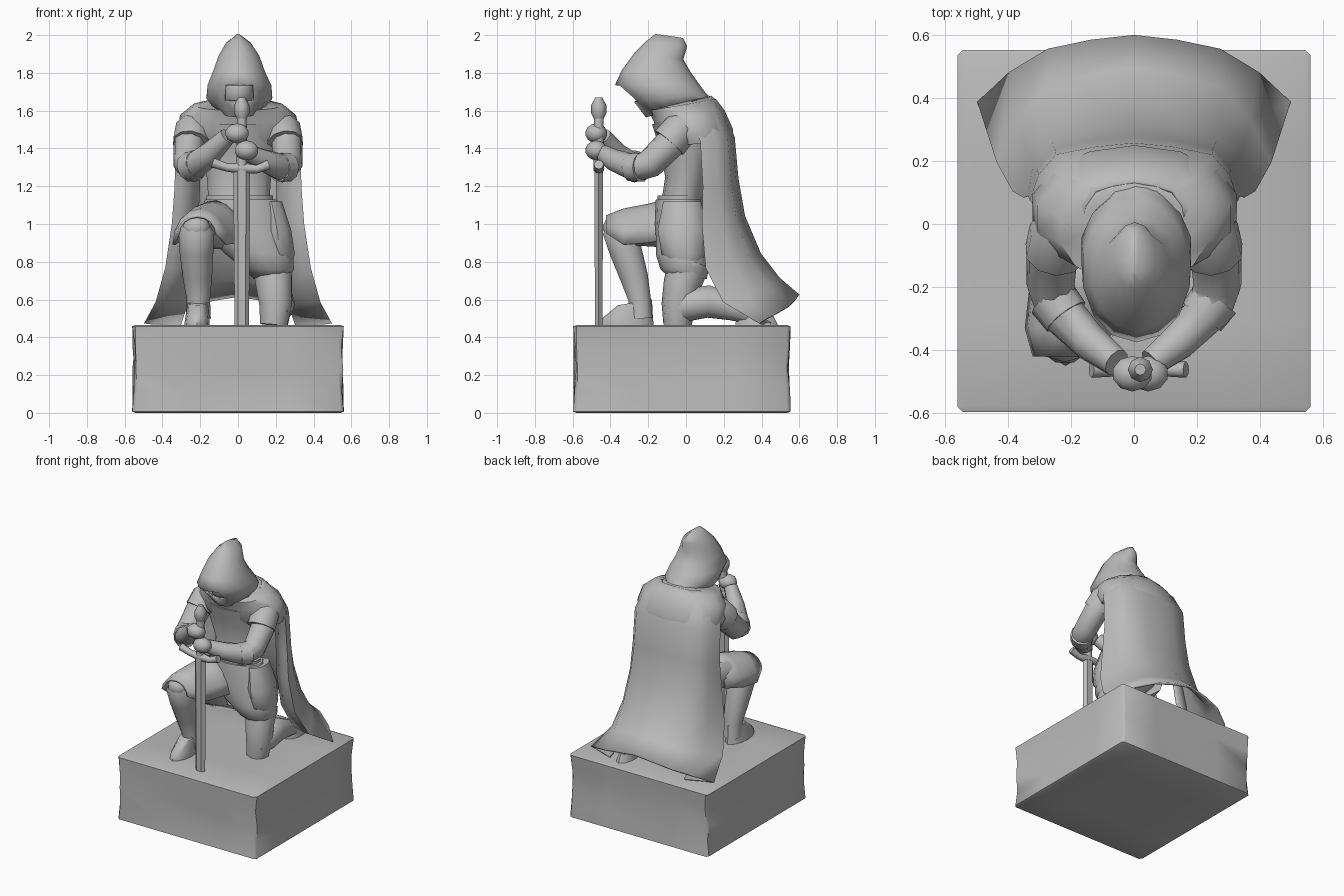
import bpy, bmesh, math, random
from mathutils import Vector, Matrix

random.seed(4)
stone = bpy.data.materials.new("grey stone")
stone.diffuse_color = (0.5, 0.5, 0.5, 1)


def finish(name, bm, angle=40, thick=0):
    bmesh.ops.recalc_face_normals(bm, faces=bm.faces[:])
    me = bpy.data.meshes.new(name)
    bm.to_mesh(me)
    bm.free()
    me.materials.append(stone)
    me.shade_smooth()
    me.set_sharp_from_angle(angle=math.radians(angle))
    ob = bpy.data.objects.new(name, me)
    bpy.context.collection.objects.link(ob)
    if thick:
        m = ob.modifiers.new("thickness", 'SOLIDIFY')
        m.thickness, m.offset = thick, 0
    return ob


def loft(name, rows, closed=True, caps=True, thick=0, angle=50, drop=None):
    """Skin rows of points; drop is a rule for faces to leave out."""
    bm = bmesh.new()
    vs = [[bm.verts.new(p) for p in r] for r in rows]
    n = len(rows[0])
    for a, b in zip(vs, vs[1:]):
        for i in range(n if closed else n - 1):
            j = (i + 1) % n
            bm.faces.new((a[i], a[j], b[j], b[i]))
    if closed and caps:
        bm.faces.new(vs[0])
        bm.faces.new(vs[-1])
    if drop:
        gone = [f for f in bm.faces if drop(f.calc_center_median())]
        bmesh.ops.delete(bm, geom=gone, context='FACES')
    return finish(name, bm, angle, thick)


def ring(x0, x1, yf, yb, zf, zb=None, n=14):
    """Oval ring that may tilt from zf at the front to zb at the back."""
    zb = zf if zb is None else zb
    pts = []
    for i in range(n):
        a = 2 * math.pi * i / n
        s, t = (1 + math.sin(a)) / 2, (1 - math.cos(a)) / 2
        pts.append((x0 + (x1 - x0) * s, yf + (yb - yf) * t, zf + (zb - zf) * t))
    return pts


def tube(name, pts, n=10, flat=1.0, angle=50):
    """Limb through (x, y, z, radius) points; flat squeezes the second axis."""
    P = [Vector(p[:3]) for p in pts]
    rows, q, old = [], None, None
    for i, p in enumerate(P):
        d = (P[min(i + 1, len(P) - 1)] - P[max(i - 1, 0)]).normalized()
        q = d.to_track_quat('Z', 'Y') if q is None else old.rotation_difference(d) @ q
        old = d
        r = pts[i][3]
        rows.append([p + q @ Vector((r * math.cos(2 * math.pi * k / n),
                                     r * flat * math.sin(2 * math.pi * k / n), 0)) for k in range(n)])
    return loft(name, rows, angle=angle)


def ball(name, c, r):
    bm = bmesh.new()
    bmesh.ops.create_uvsphere(bm, u_segments=10, v_segments=7, radius=1,
                              matrix=Matrix.Translation(c) @ Matrix.Diagonal((*r, 1)))
    return finish(name, bm, 60)


# Rough stone plinth with worn edges
bm = bmesh.new()
bmesh.ops.create_cube(bm, size=1)
bmesh.ops.bevel(bm, geom=bm.edges[:], offset=0.015, segments=1, affect='EDGES')
bmesh.ops.subdivide_edges(bm, edges=[e for e in bm.edges if e.calc_length() > 0.5], cuts=3, use_grid_fill=True)
for v in bm.verts:
    v.co = Vector((v.co.x * 1.12, v.co.y * 1.15 - 0.022, (v.co.z + 0.5) * 0.465))
    if 0.03 < v.co.z < 0.44:
        v.co.x *= 1 - random.uniform(0, 0.03)
        v.co.y *= 1 - random.uniform(0, 0.03)
finish("plinth", bm, 50)

# Hood with an open face, and the shadowed head inside
hood = [(-0.012, 0.012, -0.16, -0.02, 2.0, 1.98), (-0.06, 0.065, -0.205, 0.0, 1.965, 1.94),
        (-0.10, 0.11, -0.27, -0.02, 1.90, 1.87), (-0.13, 0.14, -0.335, 0.02, 1.81, 1.80),
        (-0.16, 0.175, -0.37, 0.07, 1.735, 1.73), (-0.165, 0.18, -0.27, 0.10, 1.65, 1.69),
        (-0.12, 0.13, -0.21, 0.13, 1.57, 1.665)]
loft("hood", [ring(*h) for h in hood], thick=0.012, angle=60,
     drop=lambda c: 1.64 < c.z < 1.72 and c.y < -0.2 and abs(c.x) < 0.08)
ball("head", (0, -0.16, 1.71), (0.09, 0.11, 0.11))

# Shoulder mantle
mantle = [(-0.13, 0.14, -0.20, 0.12, 1.60, 1.68), (-0.24, 0.24, -0.20, 0.16, 1.60, 1.66),
          (-0.315, 0.315, -0.17, 0.205, 1.54, 1.60), (-0.33, 0.335, -0.15, 0.25, 1.46, 1.50),
          (-0.31, 0.315, -0.11, 0.25, 1.41, 1.44)]
loft("shoulder_mantle", [ring(*m) for m in mantle])

# Torso, belt and tunic skirt sweeping down over the kneeling thigh
loft("torso", [ring(-0.24, 0.24, -0.18, 0.2, 1.53), ring(-0.22, 0.22, -0.14, 0.17, 1.4),
               ring(-0.17, 0.18, -0.11, 0.12, 1.25), ring(-0.16, 0.17, -0.13, 0.09, 1.12)])
loft("belt", [ring(-0.17, 0.19, -0.15, 0.09, z) for z in (1.10, 1.15)])
skirt = [(-0.18, 0.21, -0.16, 0.09, 1.13), (-0.20, 0.25, -0.165, 0.10, 1.03),
         (-0.17, 0.275, -0.16, 0.12, 0.94), (-0.07, 0.295, -0.16, 0.12, 0.84),
         (0.03, 0.30, -0.135, 0.12, 0.76), (0.08, 0.265, -0.08, 0.11, 0.71)]
loft("tunic_skirt", [ring(*s) for s in skirt])
loft("hip_panel", [ring(0.12, 0.235, -0.12, 0.08, 1.12, n=10), ring(0.13, 0.285, -0.15, 0.11, 0.97, n=10),
                   ring(0.14, 0.305, -0.13, 0.10, 0.84, n=10), ring(0.17, 0.285, -0.06, 0.07, 0.78, n=10)])

# Raised leg: thigh, shin, boot and knee guard
tube("raised_thigh", [(-0.1, 0.0, 0.99, 0.13), (-0.17, -0.18, 0.99, 0.115), (-0.215, -0.34, 0.97, 0.085)])
tube("raised_shin", [(-0.22, -0.35, 1.03, 0.06), (-0.22, -0.35, 0.96, 0.095), (-0.22, -0.32, 0.86, 0.09),
                     (-0.215, -0.275, 0.72, 0.078), (-0.21, -0.245, 0.6, 0.062), (-0.21, -0.24, 0.5, 0.066)])
ball("knee_guard", (-0.22, -0.375, 0.98), (0.075, 0.065, 0.065))
loft("raised_boot", [ring(-0.285, -0.15, -0.45, -0.17, 0.46, n=12),
                     ring(-0.28, -0.15, -0.445, -0.175, 0.50, n=12),
                     ring(-0.265, -0.16, -0.36, -0.18, 0.57, 0.6, n=12)])

# Cloth draped across the raised thigh
drape = []
for x, y, z, w, h in ((-0.09, -0.08, 0.92, 0.17, 0.21), (-0.16, -0.2, 0.90, 0.165, 0.20),
                      (-0.20, -0.33, 0.89, 0.14, 0.185), (-0.215, -0.42, 0.95, 0.10, 0.09)):
    drape.append([(x - w * math.cos(a), y, z + h * math.sin(a))
                  for a in [math.pi * i / 8 for i in range(9)]])
loft("thigh_drape", drape, closed=False, thick=0.014, angle=60)

# Kneeling leg: knee, shin along the ground and foot
tube("kneeling_knee", [(0.18, 0.02, 0.80, 0.11), (0.19, -0.02, 0.68, 0.10),
                       (0.20, -0.04, 0.57, 0.09), (0.19, -0.045, 0.465, 0.075)])
tube("kneeling_shin", [(0.20, -0.09, 0.54, 0.06), (0.21, 0.0, 0.57, 0.09), (0.21, 0.12, 0.59, 0.09),
                       (0.205, 0.25, 0.55, 0.065), (0.2, 0.36, 0.51, 0.045)])
loft("kneeling_foot", [ring(0.15, 0.26, 0.26, 0.49, 0.46, n=10), ring(0.16, 0.25, 0.27, 0.46, 0.52, n=10)])

# Long cape: flat back, angled side panels and front edges folded inward
cape = []
for hw, yf, ze, yb, zb in ((0.16, -0.01, 1.64, 0.13, 1.675), (0.28, 0.02, 1.58, 0.19, 1.59),
                           (0.325, 0.07, 1.44, 0.25, 1.46), (0.33, 0.085, 1.2, 0.27, 1.24),
                           (0.345, 0.08, 1.0, 0.305, 1.04), (0.38, 0.10, 0.77, 0.39, 0.84),
                           (0.43, 0.19, 0.59, 0.49, 0.71), (0.49, 0.38, 0.475, 0.595, 0.62)):
    c = min(hw * 0.75, 0.27)
    half = [(hw * 0.62, yf + 0.07, ze - 0.005), (hw * 0.93, yf + 0.02, ze), (hw, yf + 0.01, ze),
            ((hw + c) / 2 + 0.012, yf + (yb - yf) * 0.46, ze + (zb - ze) * 0.35),
            (c, yf + (yb - yf) * 0.80, ze + (zb - ze) * 0.65),
            (c / 2, yf + (yb - yf) * 0.93, ze + (zb - ze) * 0.85)]
    cape.append([(-x, y, z) for x, y, z in half] + [(0, yb, zb)] + half[::-1])
loft("cape", cape, closed=False, thick=0.016, angle=60)

# Arms reaching to the hilt, one hand above the other
for side, label, dz, hx in ((1, "left", 0.0, 0.03), (-1, "right", 0.09, 0.01)):
    tube(label + "_sleeve", [(side * 0.215, 0.03, 1.54, 0.07), (side * 0.24, -0.03, 1.50, 0.095),
                             (side * 0.25, -0.09, 1.43, 0.098)])
    arm = [(0.245, -0.02, 1.50, .08), (0.26, -0.09, 1.42, .082), (0.265, -0.19, 1.32, .078),
           (0.24, -0.27, 1.295, .075), (0.14, -0.375, 1.335 + dz * .5, .060), (0.055, -0.44, 1.375 + dz, .046)]
    tube(label + "_arm", [(side * x, y, z, r) for x, y, z, r in arm])
    tube(label + "_elbow_cuff", [(side * 0.26, -0.235, 1.30, .08), (side * 0.215, -0.295, 1.30 + dz * .2, .076)])
    ball(label + "_hand", (hx + 0.015 * side, -0.475, 1.39 + dz), (0.066, 0.058, 0.052))

# Sword resting point down on the plinth
SX, SY = 0.02, -0.462
tube("sword_blade", [(SX, SY, 0.46, 0.038), (SX, SY, 1.3, 0.045)], n=6, flat=0.6, angle=20)
tube("sword_grip", [(SX, SY, 1.28, 0.028), (SX, SY, 1.58, 0.026)], n=8)
tube("sword_guard", [(-0.135, SY, 1.325, 0.026), (-0.06, SY, 1.30, 0.022), (SX, SY, 1.295, 0.03),
                     (0.10, SY, 1.29, 0.022), (0.165, SY, 1.315, 0.026)], n=8)
tube("sword_pommel", [(SX, SY, 1.55, 0.022), (SX, SY, 1.585, 0.04), (SX, SY, 1.63, 0.04),
                      (SX, SY, 1.67, 0.018)], n=8)
